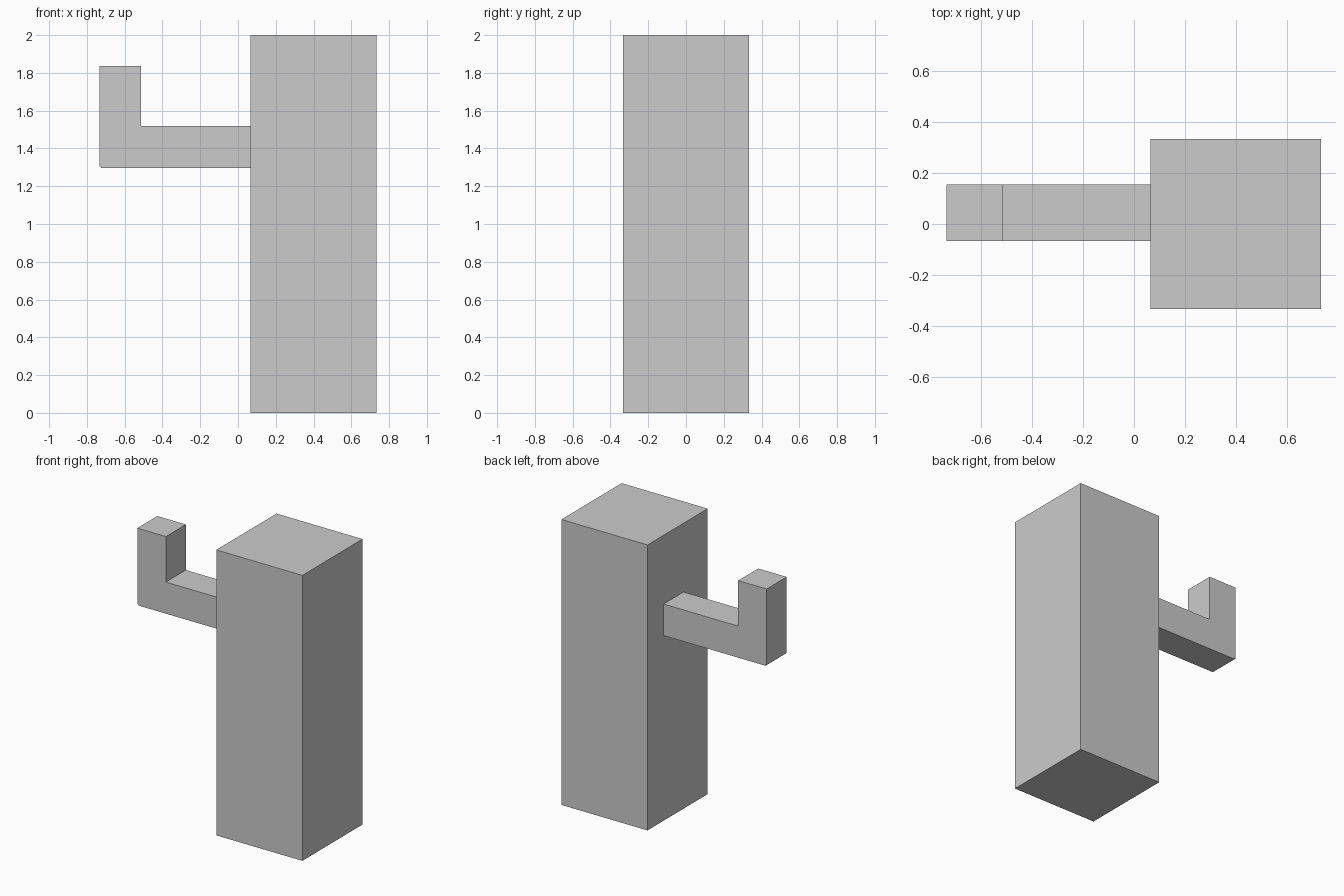
import bpy, bmesh

if "Cube" in bpy.data.objects:
    bpy.data.objects.remove(bpy.data.objects["Cube"])


def extrude_profile(name, points, y0, y1):
    """Extrude a closed x/z outline from y0 to y1."""
    bm = bmesh.new()
    face = bm.faces.new([bm.verts.new((x, y0, z)) for x, z in points])
    new = bmesh.ops.extrude_face_region(bm, geom=[face])["geom"]
    verts = [g for g in new if isinstance(g, bmesh.types.BMVert)]
    bmesh.ops.translate(bm, verts=verts, vec=(0, y1 - y0, 0))
    bmesh.ops.recalc_face_normals(bm, faces=bm.faces)
    mesh = bpy.data.meshes.new(name)
    bm.to_mesh(mesh)
    bm.free()
    obj = bpy.data.objects.new(name, mesh)
    bpy.context.collection.objects.link(obj)
    return obj


# Square trunk
extrude_profile("trunk", [(0.065, 0), (0.732, 0), (0.732, 2), (0.065, 2)],
                -0.333, 0.333)

# Bent side arm: horizontal beam turning up, with a tiny step at the elbow
extrude_profile("side_arm", [
    (0.065, 1.297), (0.065, 1.518), (-0.513, 1.518), (-0.513, 1.837),
    (-0.734, 1.837), (-0.734, 1.305), (-0.725, 1.305), (-0.725, 1.297),
], -0.066, 0.155)
